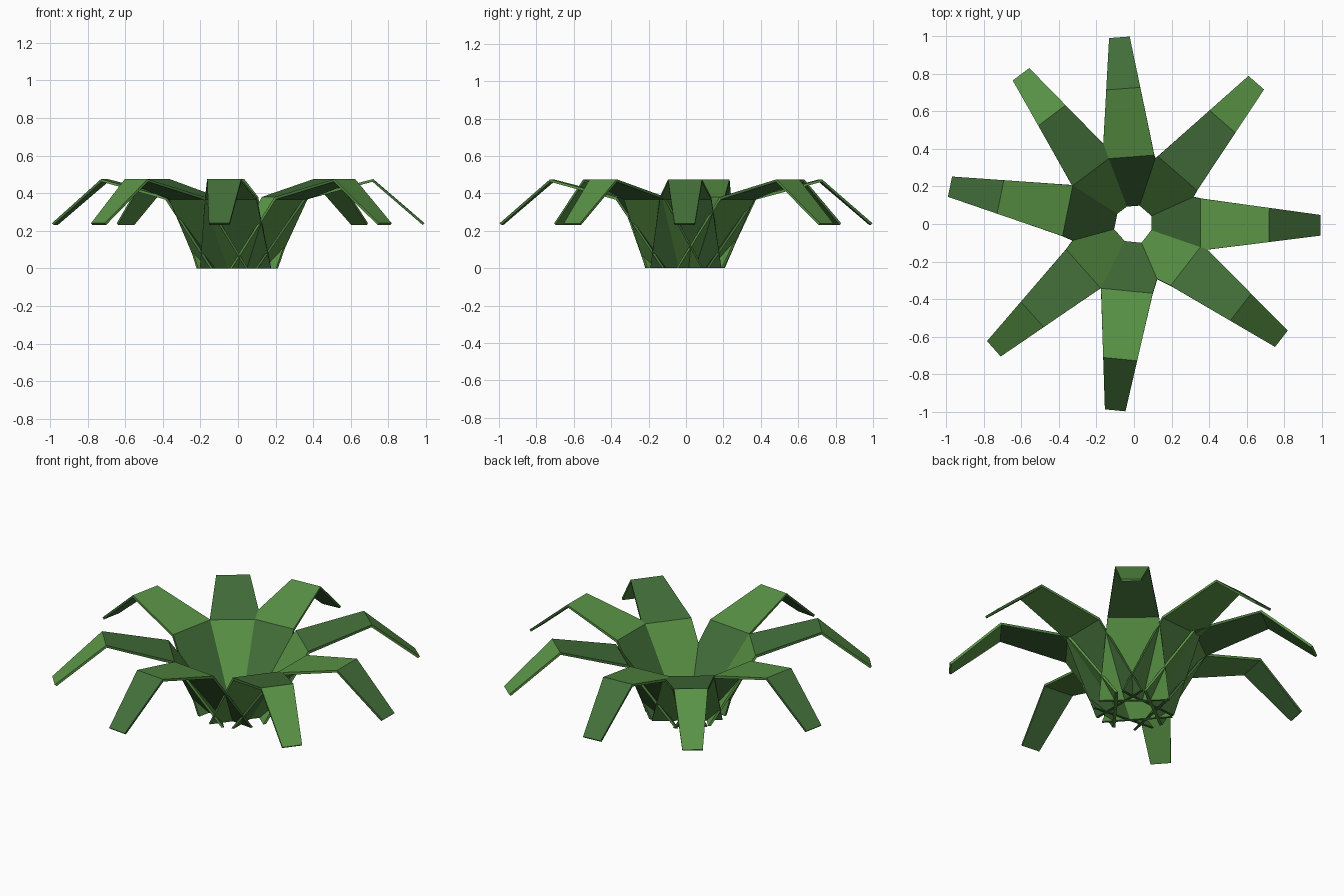
import bpy, bmesh
from math import radians, cos, sin

if "Cube" in bpy.data.objects:
    bpy.data.objects.remove(bpy.data.objects["Cube"])

# two alternating greens
def green(name, rgb):
    m = bpy.data.materials.new(name)
    m.diffuse_color = (*rgb, 1)
    m.use_nodes = True
    m.node_tree.nodes["Principled BSDF"].inputs["Base Color"].default_value = m.diffuse_color
    return m

mats = [green("dark_green", (0.056, 0.16, 0.042)),
        green("light_green", (0.1, 0.29, 0.06))]

# leaf stations: upper radius, upper z, under radius, under z, half width
STATIONS = [(0.095, 0.0, 0.110, 0.0, 0.190),
            (0.357, 0.380, 0.364, 0.366, 0.138),
            (0.722, 0.475, 0.719, 0.461, 0.091),
            (0.996, 0.240, 0.986, 0.231, 0.055)]
# irregular headings of the eight leaves
ANGLES = [-0.4, 49, 94.3, 126.9, 168.5, 221.8, 264.4, 322.2]

def leaf(i, angle):
    bm = bmesh.new()
    c, s = cos(radians(angle)), sin(radians(angle))

    def vert(r, w, z):
        return bm.verts.new((r * c - w * s - 0.003, r * s + w * c, z))

    rings = [[vert(ru, -w, zu), vert(ru, w, zu), vert(rl, w, zl), vert(rl, -w, zl)]
             for ru, zu, rl, zl, w in STATIONS]
    # three folded panels, colours checkered from leaf to leaf
    for k in range(3):
        for j in range(4):
            n = (j + 1) % 4
            f = bm.faces.new((rings[k][j], rings[k][n], rings[k + 1][n], rings[k + 1][j]))
            f.material_index = (i + k) % 2
    bm.faces.new(rings[0]).material_index = i % 2
    bm.faces.new(rings[3]).material_index = i % 2
    bmesh.ops.recalc_face_normals(bm, faces=bm.faces)
    me = bpy.data.meshes.new(f"leaf_{i + 1}")
    bm.to_mesh(me)
    bm.free()
    for m in mats:
        me.materials.append(m)
    bpy.context.collection.objects.link(bpy.data.objects.new(f"leaf_{i + 1}", me))

for i, a in enumerate(ANGLES):
    leaf(i, a)
